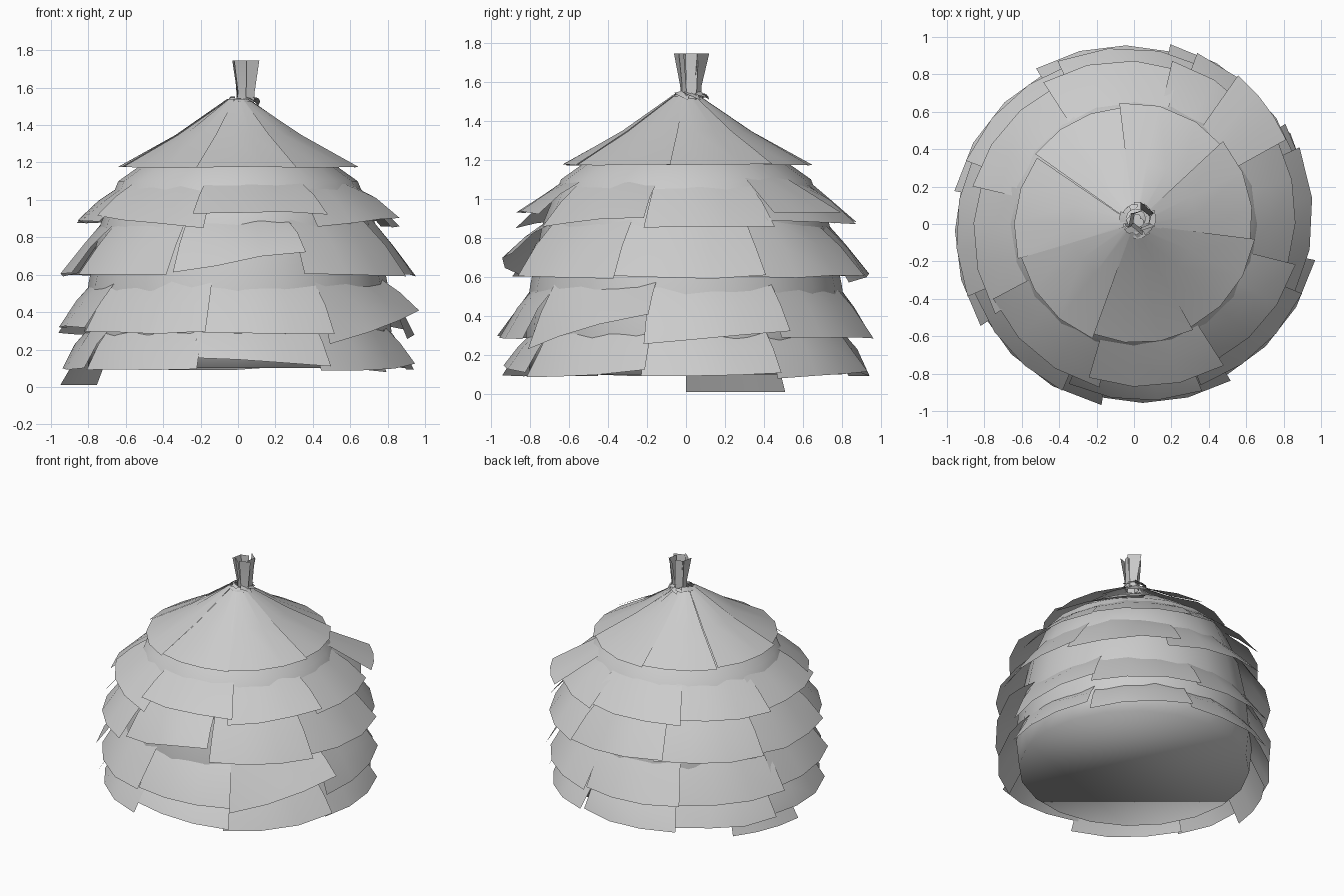
import bpy, bmesh, math, random

random.seed(4)
cube = bpy.data.objects.get("Cube")
if cube:
    bpy.data.objects.remove(cube, do_unlink=True)

thatch = bpy.data.materials.new("pale_grey_thatch")
thatch.use_nodes = True
thatch.diffuse_color = (0.6, 0.6, 0.6, 1)
thatch.node_tree.nodes["Principled BSDF"].inputs["Base Color"].default_value = thatch.diffuse_color


def finish(name, bm):
    """Turn a bmesh into a smooth, coloured object."""
    for f in bm.faces:
        f.smooth = True
    mesh = bpy.data.meshes.new(name)
    bm.to_mesh(mesh)
    bm.free()
    mesh.materials.append(thatch)
    bpy.context.collection.objects.link(bpy.data.objects.new(name, mesh))


def add_sheet(bm, angle, span, profile, roll=0, lean=0, cols=3, ragged=0, centre=(0, 0)):
    """One thin sheet following a (radius, height) profile over an angular span in degrees."""
    grid = []
    for i, (r, z) in enumerate(profile):
        down = i / (len(profile) - 1)
        row = []
        for j in range(cols + 1):
            t = 2 * j / cols - 1
            a = math.radians(angle + span * t / 2)
            radius = r + lean * t * down + random.uniform(-ragged, ragged) * (1 - down)
            height = z + roll * t * down + random.uniform(-ragged, ragged) / 2 * down
            row.append(bm.verts.new((centre[0] + radius * math.cos(a),
                                     centre[1] + radius * math.sin(a), height)))
        grid.append(row)
    for up, lo in zip(grid, grid[1:]):
        for j in range(cols):
            bm.faces.new((up[j], lo[j], lo[j + 1], up[j + 1]))


# Closed inner dome, turned from a profile
dome_profile = [(0.8, 0.1), (0.82, 0.3), (0.8, 0.55), (0.735, 0.87),
                (0.64, 1.1), (0.4, 1.27), (0.2, 1.38)]
bm = bmesh.new()
sides = 20
rings = []
for r, z in dome_profile:
    turns = [2 * math.pi * k / sides for k in range(sides)]
    rings.append([bm.verts.new((r * math.cos(a), r * math.sin(a), z)) for a in turns])
tip = bm.verts.new((0, 0, 1.43))
for k in range(sides):
    n = (k + 1) % sides
    for lo, up in zip(rings, rings[1:]):
        bm.faces.new((lo[k], lo[n], up[n], up[k]))
    bm.faces.new((rings[-1][k], rings[-1][n], tip))
bm.faces.new(rings[0][::-1])
finish("inner_dome", bm)


def build_tier(name, count, first, upper, hem, bow=0.008, lean=0.02, ragged=0.02,
               lifted={}, rolled={}):
    """A ring of overlapping sheets; some hems are lifted or rolled sideways."""
    bm = bmesh.new()
    step = 360 / count
    for k in range(count):
        r = hem[0] + random.uniform(-ragged, ragged) / 2
        z = hem[1] + lifted.get(k, 0)
        middle = ((upper[0] + r) / 2 + bow, (upper[1] + z) / 2 + bow)
        add_sheet(bm, first + k * step, step * random.uniform(0.96, 1.12),
                  (upper, middle, (r, z)), rolled.get(k, 0), lean, ragged=ragged)
    finish(name, bm)


# Thatch tiers from the top down, sheets counted anticlockwise from the front
build_tier("top_thatch", 7, -86, (0.05, 1.54), (0.64, 1.175), bow=-0.01, lean=0.01, ragged=0.008)
build_tier("upper_thatch", 8, -82, (0.6, 1.1), (0.87, 0.88),
           lifted={0: 0.05, 2: -0.03}, rolled={1: 0.03, 7: -0.04})
build_tier("middle_thatch", 8, -90, (0.7, 0.9), (0.95, 0.6),
           lifted={0: 0.07}, rolled={0: 0.06, 4: 0.03})
build_tier("lower_thatch", 8, -80, (0.76, 0.58), (0.96, 0.29),
           lifted={1: 0.03, 6: 0.03}, rolled={1: 0.09, 2: 0.03})
build_tier("bottom_thatch", 8, -82, (0.78, 0.34), (0.945, 0.1),
           lifted={0: 0.03}, rolled={0: -0.02, 1: 0.02, 3: 0.02})

# Stray sheets: one lifted at the back left, one drooping to the ground at the right
bm = bmesh.new()
add_sheet(bm, 42, 26, [(0.6, 1.12), (0.95, 0.93)], lean=0.02)
add_sheet(bm, 163, 34, [(0.78, 0.3), (0.93, 0.01)], lean=0.02)
finish("stray_sheets", bm)

# Crumpled tie around the neck
bm = bmesh.new()
for k in range(10):
    add_sheet(bm, k * 36, 50,
              [(0.05, random.uniform(1.53, 1.56)), (random.uniform(0.06, 0.11), 1.525)],
              roll=random.uniform(-0.02, 0.02), cols=2, centre=(0.01, 0.03))
finish("neck_tie", bm)

# Flared tuft above the tie
bm = bmesh.new()
for k in range(6):
    add_sheet(bm, k * 60, 68,
              [(0.05, 1.5), (0.05, 1.58), (random.uniform(0.055, 0.085), 1.745)],
              lean=0.01, cols=1, centre=(0.04, 0.025))
finish("top_tuft", bm)
